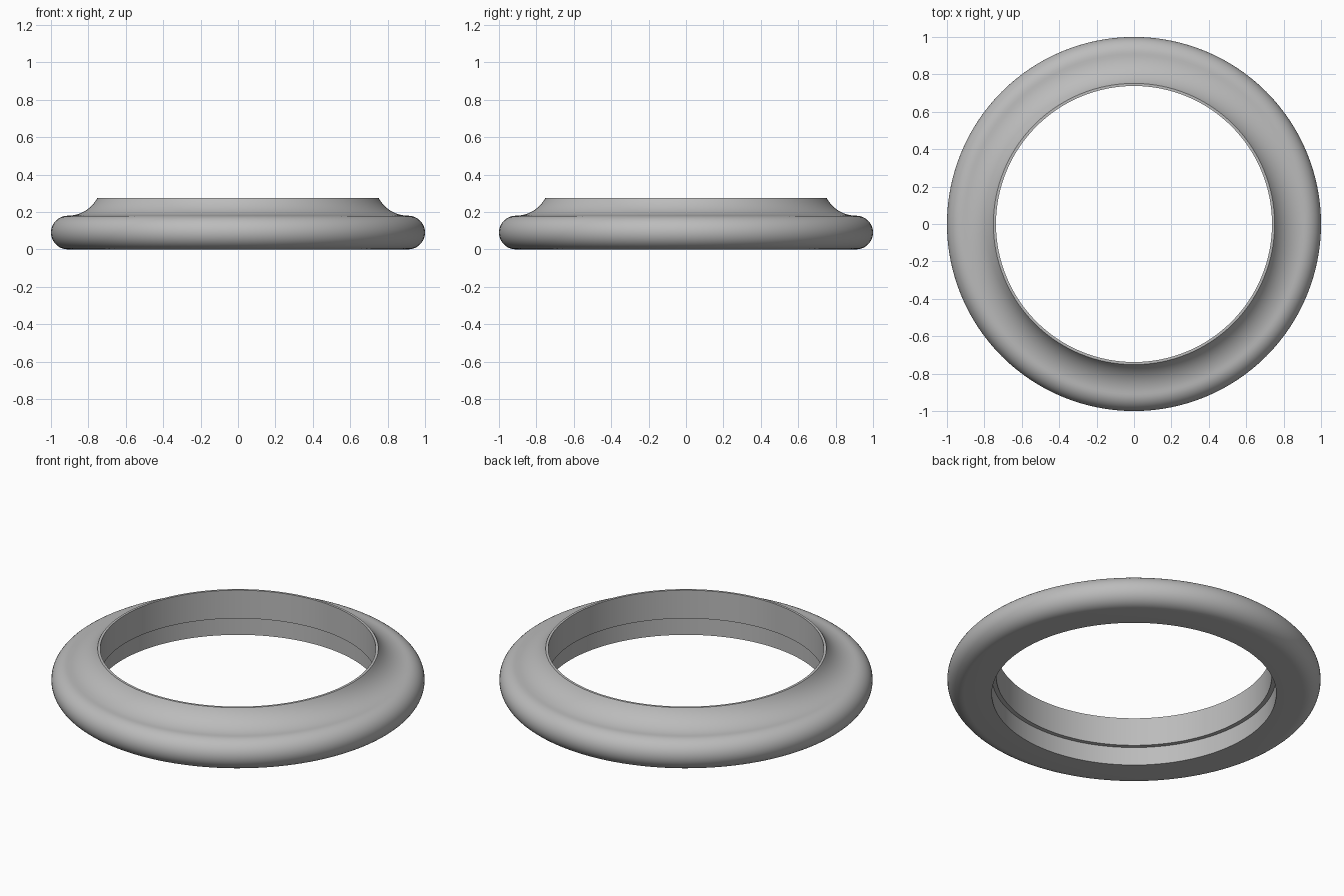
import bpy, bmesh
from math import sin, cos, pi, radians, asin

cube = bpy.data.objects.get("Cube")
if cube:
    bpy.data.objects.remove(cube, do_unlink=True)

SEGMENTS = 128
BORE, RECESS = 0.738, 0.762        # upper and lower inner radius
STEP_Z, TOP_Z = 0.108, 0.275
RIM, RIM_X = 0.09, 0.91            # rounded rim radius and its centre
LIP = 0.752                        # outer radius of the top lip


def arc(cx, cz, r, start, end, steps):
    """Points (radius, height) along a circular arc."""
    angles = [start + (end - start) * i / steps for i in range(steps + 1)]
    return [(cx + r * cos(a), cz + r * sin(a)) for a in angles]


# Concave cove, tangent to the top of the rim and ending at the lip
rise, run = TOP_Z - 2 * RIM, RIM_X - LIP
cove_r = (run ** 2 + rise ** 2) / (2 * rise)
sweep = asin(run / cove_r)
cove = arc(RIM_X, 2 * RIM + cove_r, cove_r, -pi / 2, -pi / 2 - sweep, 14)

# Closed cross-section: stepped bore, flat base, rounded rim, cove, lip
profile = [(BORE, TOP_Z), (BORE, STEP_Z), (RECESS, STEP_Z), (RECESS, 0)]
profile += arc(RIM_X, RIM, RIM, -pi / 2, pi / 2, 20)
profile += cove[1:]

# Revolve the section around z
bm = bmesh.new()
verts = [bm.verts.new((r, 0, z)) for r, z in profile]
edges = [bm.edges.new((v, verts[(i + 1) % len(verts)])) for i, v in enumerate(verts)]
bmesh.ops.spin(bm, geom=verts + edges, cent=(0, 0, 0), axis=(0, 0, 1),
               angle=2 * pi, steps=SEGMENTS, use_merge=True)
bmesh.ops.remove_doubles(bm, verts=bm.verts, dist=0.0001)
bmesh.ops.recalc_face_normals(bm, faces=bm.faces)
mesh = bpy.data.meshes.new("ring_collar")
bm.to_mesh(mesh)
bm.free()

ring = bpy.data.objects.new("ring_collar", mesh)
bpy.context.collection.objects.link(ring)

# Plain grey finish
grey = bpy.data.materials.new("plain_grey")
grey.use_nodes = True
colour = (0.5, 0.5, 0.5, 1)
grey.diffuse_color = colour
grey.node_tree.nodes["Principled BSDF"].inputs["Base Color"].default_value = colour
mesh.materials.append(grey)

# Smooth curves, crisp corners
bpy.ops.object.select_all(action='DESELECT')
ring.select_set(True)
bpy.context.view_layer.objects.active = ring
bpy.ops.object.shade_smooth_by_angle(angle=radians(30))
